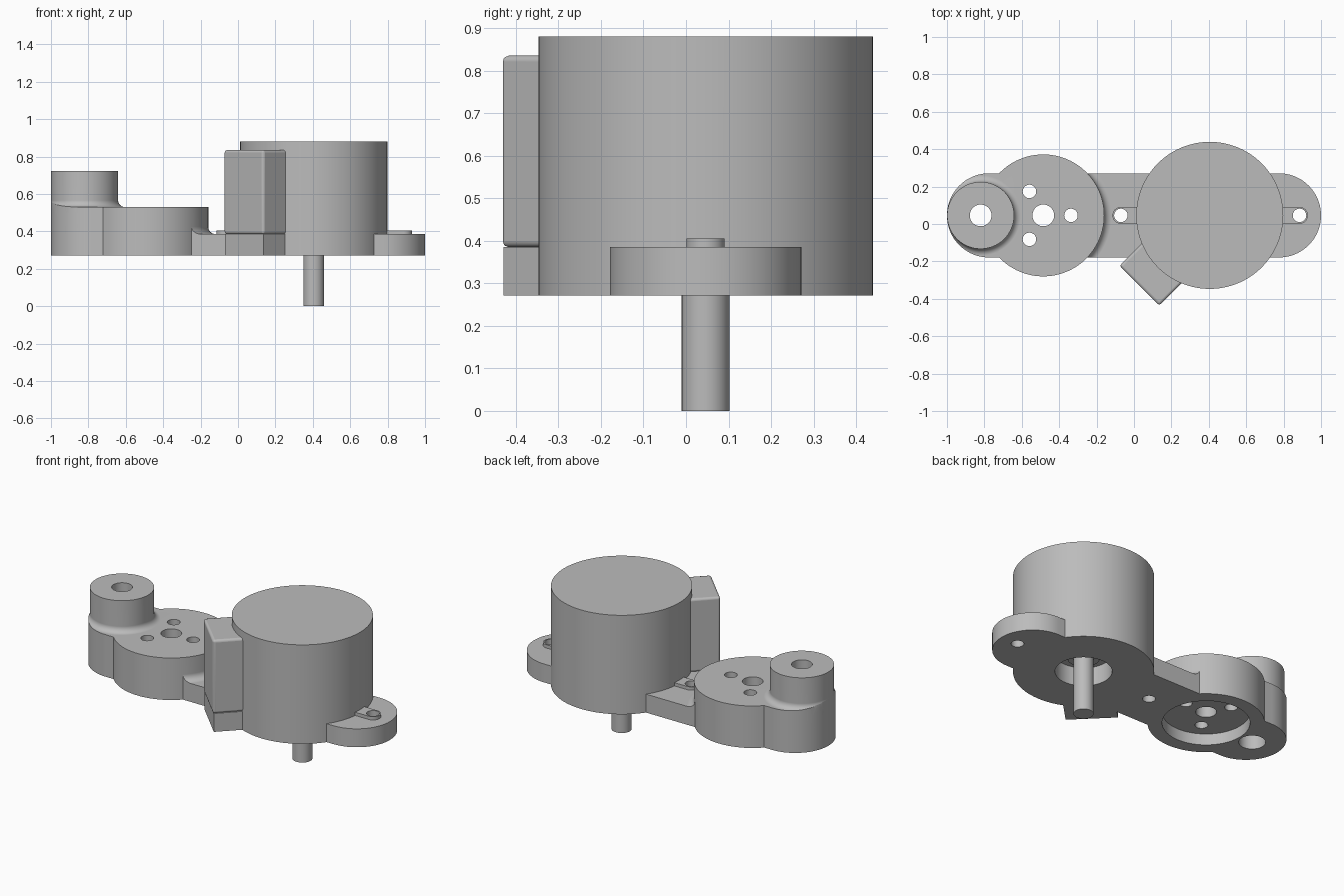
import bpy, bmesh
from math import pi, cos, sin, radians
from mathutils import Matrix, Vector

if "Cube" in bpy.data.objects:
    bpy.data.objects.remove(bpy.data.objects["Cube"], do_unlink=True)

AXIS_Y = 0.046
BASE, PLATE_TOP, GEAR_TOP = 0.272, 0.385, 0.53
MOTOR_X, GEAR_X, BOSS_X = 0.405, -0.485, -0.82
PLATE_R, GEAR_R, BOSS_R = 0.225, 0.326, 0.179

grey = bpy.data.materials.new("plain grey")
grey.use_nodes = True
grey.diffuse_color = (0.5, 0.5, 0.5, 1)
grey.node_tree.nodes["Principled BSDF"].inputs["Base Color"].default_value = (0.5, 0.5, 0.5, 1)


def make(name, bm):
    bmesh.ops.recalc_face_normals(bm, faces=bm.faces[:])
    mesh = bpy.data.meshes.new(name)
    bm.to_mesh(mesh)
    bm.free()
    mesh.materials.append(grey)
    ob = bpy.data.objects.new(name, mesh)
    bpy.context.collection.objects.link(ob)
    return ob


def prism(name, outline, z0, z1):
    bm = bmesh.new()
    face = bm.faces.new([bm.verts.new((x, y, z0)) for x, y in outline])
    ext = bmesh.ops.extrude_face_region(bm, geom=[face])
    tops = [v for v in ext["geom"] if isinstance(v, bmesh.types.BMVert)]
    bmesh.ops.translate(bm, verts=tops, vec=(0, 0, z1 - z0))
    return make(name, bm)


def arc(x, y, r, start, end, n):
    return [(x + r * cos(start + (end - start) * i / n),
             y + r * sin(start + (end - start) * i / n)) for i in range(n + 1)]


def cylinder(name, x, r, z0, z1, y=AXIS_Y, n=96):
    return prism(name, arc(x, y, r, 0, 2 * pi, n)[:-1], z0, z1)


def stadium(name, x0, x1, r, z0, z1):
    ends = arc(x1, AXIS_Y, r, -pi / 2, pi / 2, 40) + arc(x0, AXIS_Y, r, pi / 2, 1.5 * pi, 40)
    return prism(name, ends, z0, z1)


def fillet_ring(name, x, r, z, size):
    # Concave quarter-round revolved about the vertical axis, rooted inside its neighbours
    steps = 8
    prof = [(r - 0.03, z - 0.03), (r + size, z - 0.03)]
    prof += [(r + size - size * sin(a), z + size - size * cos(a))
             for a in [pi / 2 * i / steps for i in range(steps + 1)]]
    prof.append((r - 0.03, z + size))
    bm = bmesh.new()
    n = 96
    rings = [[bm.verts.new((x + p * cos(2 * pi * i / n), AXIS_Y + p * sin(2 * pi * i / n), h))
              for p, h in prof] for i in range(n)]
    for a, b in zip(rings, rings[1:] + rings[:1]):
        for k in range(len(prof)):
            j = (k + 1) % len(prof)
            bm.faces.new((a[k], a[j], b[j], b[k]))
    return make(name, bm)


def block(name, near, far, width, z0, z1):
    # Box pointing out of the motor diagonally towards front right
    bm = bmesh.new()
    bmesh.ops.create_cube(bm, size=1)
    bmesh.ops.scale(bm, verts=bm.verts[:], vec=(far - near, width, z1 - z0))
    bmesh.ops.translate(bm, verts=bm.verts[:], vec=((near + far) / 2, 0, (z0 + z1) / 2))
    place = Matrix.Translation(Vector((MOTOR_X, AXIS_Y, 0))) @ Matrix.Rotation(radians(225), 4, "Z")
    bm.transform(place)
    return make(name, bm)


def boolean(target, other, operation):
    mod = target.modifiers.new("cut", "BOOLEAN")
    mod.operation, mod.object, mod.solver = operation, other, "EXACT"
    bpy.context.view_layer.objects.active = target
    bpy.ops.object.modifier_apply(modifier=mod.name)
    bpy.data.objects.remove(other, do_unlink=True)


# Housing: flange, raised gear arm, gear drum, boss, motor can and connector foot
housing = stadium("motor_housing", -0.775, 0.775, PLATE_R, BASE, PLATE_TOP)
boss_fillet = fillet_ring("boss_fillet", BOSS_X, BOSS_R, GEAR_TOP, 0.036)
boolean(boss_fillet, stadium("clip", -0.775, -0.3, PLATE_R, 0.4, 0.7), "INTERSECT")
drum_fillet = fillet_ring("drum_fillet", GEAR_X, GEAR_R, PLATE_TOP, 0.04)
boolean(drum_fillet, stadium("clip", -0.5, 0.3, PLATE_R, 0.3, 0.5), "INTERSECT")
for part in (
    stadium("gear_arm", -0.775, -0.5, PLATE_R, BASE, GEAR_TOP),
    cylinder("gear_drum", GEAR_X, GEAR_R, BASE, GEAR_TOP),
    cylinder("boss", BOSS_X, BOSS_R, BASE + 0.1, 0.724),
    drum_fillet,
    boss_fillet,
    stadium("screw_tabs", -0.07, 0.885, 0.045, BASE + 0.05, 0.405),
    cylinder("motor_can", MOTOR_X, 0.393, BASE, 0.88, n=128),
    block("connector_foot", 0.2, 0.526, 0.292, BASE, PLATE_TOP),
):
    boolean(housing, part, "UNION")

# Holes and underside recesses
cutters = [
    cylinder("boss_bore", BOSS_X, 0.058, 0, 1),
    cylinder("boss_counterbore", BOSS_X, 0.075, 0, 0.4),
    cylinder("gear_bore", GEAR_X, 0.058, 0, 1),
    cylinder("gear_recess", GEAR_X, 0.245, 0, BASE + 0.07),
    cylinder("shaft_recess", MOTOR_X, 0.159, 0, BASE + 0.115),
]
cutters += [cylinder("screw_hole", x, 0.036, 0, 1, n=48) for x in (-0.07, 0.885)]
for k in range(3):
    a = 2 * pi * k / 3
    cutters.append(cylinder("gear_pin_hole", GEAR_X + 0.148 * cos(a), 0.036, 0, 1,
                            AXIS_Y + 0.148 * sin(a), 48))
for cutter in cutters:
    boolean(housing, cutter, "DIFFERENCE")

# Connector cover with softened edges
connector = block("connector_cover", 0.2, 0.532, 0.3, PLATE_TOP, 0.835)
bev = connector.modifiers.new("soft_edges", "BEVEL")
bev.width, bev.segments = 0.014, 3

# Output shaft and its bushing
shaft = cylinder("output_shaft", MOTOR_X, 0.056, 0, 0.42, n=64)
bushing = cylinder("shaft_bushing", MOTOR_X, 0.09, 0.355, 0.42, n=64)

# Smooth curved walls, keep edges sharp
for ob in (housing, connector, shaft, bushing):
    bpy.ops.object.select_all(action="DESELECT")
    ob.select_set(True)
    bpy.context.view_layer.objects.active = ob
    bpy.ops.object.shade_smooth_by_angle(angle=radians(32))
    weighted = ob.modifiers.new("even_normals", "WEIGHTED_NORMAL")
    weighted.keep_sharp = True
